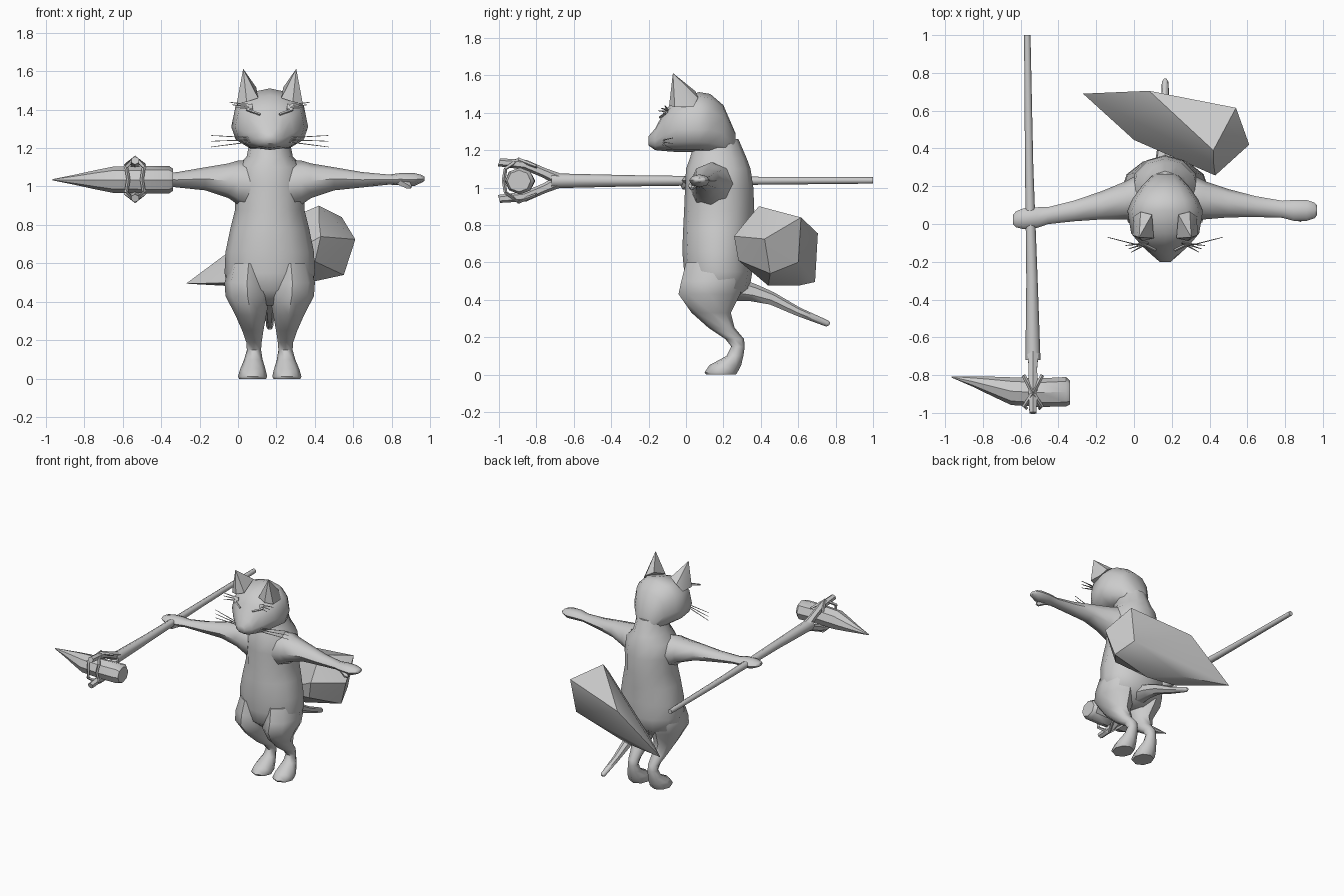
import bpy, bmesh, math
from mathutils import Vector

X, Y, Z = Vector((1, 0, 0)), Vector((0, 1, 0)), Vector((0, 0, 1))
CX = 0.165  # centre line of the animal

grey = bpy.data.materials.new("clay grey")
grey.diffuse_color = (0.6, 0.6, 0.6, 1)


def finish(name, bm, angle=50):
    bmesh.ops.recalc_face_normals(bm, faces=bm.faces)
    me = bpy.data.meshes.new(name)
    bm.to_mesh(me)
    bm.free()
    ob = bpy.data.objects.new(name, me)
    bpy.context.collection.objects.link(ob)
    me.materials.append(grey)
    bpy.ops.object.select_all(action='DESELECT')
    ob.select_set(True)
    bpy.context.view_layer.objects.active = ob
    bpy.ops.object.shade_smooth_by_angle(angle=math.radians(angle))
    return ob


def loft(name, rings, u, v, sides=10, power=1.0, angle=50):
    """rings: (centre, radius along u, radius along +v, radius along -v)"""
    bm = bmesh.new()
    loops = []
    for c, ru, rv, rw in rings:
        loop = []
        for i in range(sides):
            a = 2 * math.pi * i / sides + math.pi / 2
            co, si = math.cos(a), math.sin(a)
            co = math.copysign(abs(co) ** power, co)
            si = math.copysign(abs(si) ** power, si)
            loop.append(bm.verts.new(Vector(c) + u * ru * co + v * si * (rv if si > 0 else rw)))
        loops.append(loop)
    for a, b in zip(loops, loops[1:]):
        for i in range(sides):
            j = (i + 1) % sides
            bm.faces.new((a[i], a[j], b[j], b[i]))
    bm.faces.new(loops[0])
    bm.faces.new(loops[-1])
    return finish(name, bm, angle)


def tube(name, points, sides=6):
    """points: (position, radius), roughly straight"""
    d = Vector(points[-1][0]) - Vector(points[0][0])
    q = d.to_track_quat('Z', 'Y')
    return loft(name, [(p, r, r, r) for p, r in points], q @ X, q @ Y, sides)


def hull(name, points, angle=35):
    bm = bmesh.new()
    for p in points:
        bm.verts.new(p)
    res = bmesh.ops.convex_hull(bm, input=bm.verts)
    bmesh.ops.delete(bm, geom=[g for g in res["geom_interior"] if isinstance(g, bmesh.types.BMVert)], context='VERTS')
    return finish(name, bm, angle)


# Torso: z, half width, front y, back y
torso = [(.38, .10, .10, .24), (.46, .215, 0, .34), (.55, .235, -.01, .355), (.66, .23, -.02, .355),
         (.78, .205, -.015, .36), (.88, .18, -.01, .365), (1.0, .185, -.005, .36),
         (1.1, .175, 0, .345), (1.155, .12, .02, .325), (1.26, .10, .05, .28)]
loft("torso", [((CX, (f + b) / 2, z), w, (b - f) / 2, (b - f) / 2) for z, w, f, b in torso], X, Y, 12)

# Head: y, half width, bottom z, widest z, top z
head = [(-.2, .03, 1.225, 1.25, 1.275), (-.165, .07, 1.2, 1.25, 1.315), (-.115, .125, 1.195, 1.28, 1.41),
        (-.05, .18, 1.19, 1.31, 1.475), (.07, .2, 1.19, 1.31, 1.51), (.13, .175, 1.18, 1.31, 1.5),
        (.2, .125, 1.17, 1.29, 1.44), (.265, .06, 1.15, 1.22, 1.29)]
loft("head", [((CX, y, m), w, t - m, m - b) for y, w, b, m, t in head], X, Z, 12, 0.85)

# Legs and feet: offset, y, z, half width, half depth
leg = [(.11, .16, .6, .1, .16), (.118, .14, .5, .117, .165), (.115, .125, .43, .115, .165),
       (.098, .135, .33, .08, .105), (.088, .19, .25, .055, .07), (.082, .26, .19, .04, .05),
       (.082, .278, .15, .037, .036), (.085, .262, .1, .048, .045), (.088, .21, .05, .066, .085),
       (.089, .187, .012, .076, .088), (.089, .187, 0, .07, .08)]

# Arms: offset, y, z, half depth, half height
arm = [(.10, .15, 1.0, .13, .135), (.165, .135, 1.02, .115, .115), (.215, .125, 1.03, .1, .09),
       (.335, .11, 1.04, .075, .06), (.48, .092, 1.035, .055, .04), (.62, .078, 1.036, .045, .026),
       (.68, .072, 1.038, .055, .032), (.75, .072, 1.036, .055, .034), (.79, .072, 1.04, .042, .02),
       (.805, .072, 1.04, .025, .01)]

for s, side in ((1, "left"), (-1, "right")):
    loft(side + "_leg", [((CX + s * d, y, z), w, t, t) for d, y, z, w, t in leg], X, Y, 8)

    # The right arm reaches slightly forward to hold the handle
    def fwd(d):
        return 0.08 * max(0, d - .2) if s < 0 else 0
    loft(side + "_arm", [((CX + s * d, y - fwd(d), z), h, v, v) for d, y, z, h, v in arm], Y, Z, 8)
    tube(side + "_thumb", [((CX + s * .67, .05 - fwd(.67), 1.03), .022),
                           ((CX + s * .72, .03 - fwd(.7), 1.005), .02),
                           ((CX + s * .735, .03 - fwd(.7), .995), .008)], 5)

    # Pointed ears
    hull(side + "_ear", [(CX + s * d, y, z) for d, y, z in
                         ((.138, -.07, 1.612), (.172, -.06, 1.43), (.12, -.09, 1.44), (.06, -.075, 1.46),
                          (.07, .05, 1.515), (.13, .065, 1.48), (.168, .04, 1.43))], 30)

    # Whiskers and lashes
    for i in range(3):
        tube(f"{side}_whisker_{i}", [((CX + s * .09, -.125, 1.232 + .01 * i), .004),
                                     ((CX + s * .305, -.07, 1.205 + .03 * i), .002)], 3)
        tube(f"{side}_lash_{i}", [((CX + s * .09, -.1, 1.405 + .008 * i), .007),
                                  ((CX + s * (.18 + .015 * i), -.15 + .018 * i, 1.41 + .014 * i), .002)], 3)
    # Closed eyelid line
    tube(side + "_eyelid", [((CX + s * .05, -.14, 1.375), .007), ((CX + s * .12, -.105, 1.4), .007)], 4)

# Thin tail
tube("thin_tail", [((CX, .22, .46), .075), ((CX, .36, .435), .05), ((CX, .46, .405), .036),
                   ((CX, .6, .335), .025), ((CX, .755, .272), .018), ((CX, .768, .27), .008)], 7)

# Large faceted brush behind the back
hull("brush", [(-.27, .69, .495), (.08, .705, .755), (.54, .615, .84), (.42, .39, .9), (.61, .42, .725),
               (.55, .45, .54), (.43, .257, .74), (.4, .28, .61), (.42, .33, .83), (.0, .445, .5),
               (.25, .44, .475), (.08, .6, .475), (.5, .6, .6)])

# Weapon handle
tube("handle", [((-.565, 1, 1.038), .017), ((-.555, .3, 1.036), .022), ((-.54, -.3, 1.036), .03),
                ((-.535, -.72, 1.036), .04)], 8)

# Forked prongs gripping the stone, with crossed bindings
for s, part in ((1, "upper"), (-1, "lower")):
    tube(part + "_prong", [((-.535, -.68, 1.037 + s * .005), .034), ((-.535, -.76, 1.037 + s * .042), .026),
                           ((-.535, -.86, 1.037 + s * .085), .027), ((-.535, -1, 1.037 + s * .098), .022)], 6)
    for k in (1, -1):
        tube(f"{part}_binding_{k}", [((-.535 - k * .05, -.8, 1.037 + s * .075), .01),
                                     ((-.535, -.895, 1.037 + s * .112), .012),
                                     ((-.535 + k * .05, -.97, 1.037 + s * .06), .01)], 4)
for k in (1, -1):
    tube(f"front_binding_{k}", [((-.535 + k * .045, -.965, 1.1), .01), ((-.535 + k * .035, -.975, 1.037), .01),
                                ((-.535 + k * .045, -.965, .975), .01)], 4)

# Stone head: x, y, radius
stone = [(-.965, -.81, .003), (-.85, -.835, .026), (-.75, -.86, .048), (-.65, -.885, .068),
         (-.5, -.893, .07), (-.36, -.888, .072), (-.338, -.893, .058)]
loft("stone_head", [((x, y, 1.035), r * 1.08, r, r) for x, y, r in stone], Y, Z, 8, 1.0, 40)
